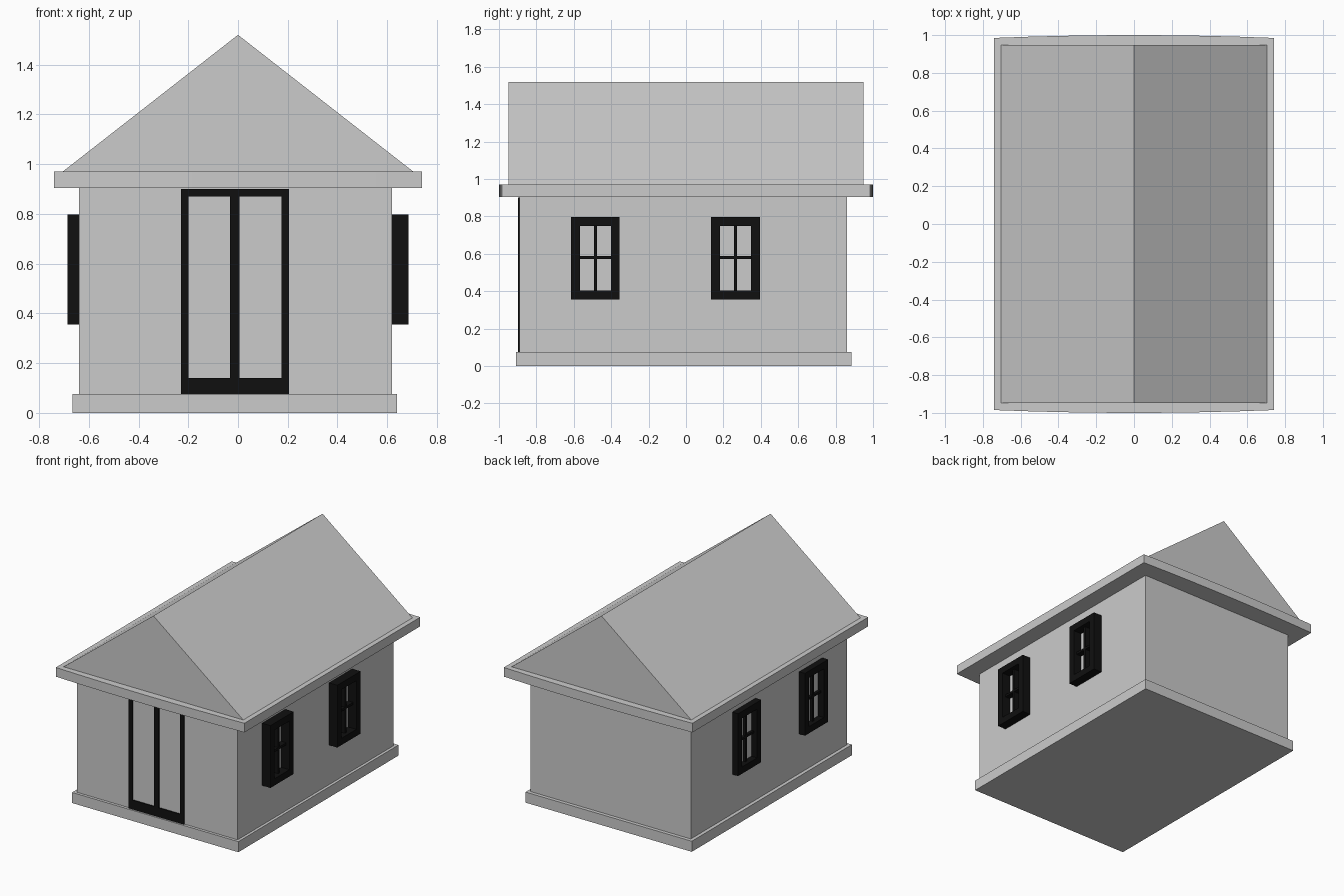
import bpy, bmesh

if "Cube" in bpy.data.objects:
    bpy.data.objects.remove(bpy.data.objects["Cube"])

black = bpy.data.materials.new("black_paint")
black.diffuse_color = (0.005, 0.005, 0.005, 1)
black.use_nodes = True
black.node_tree.nodes["Principled BSDF"].inputs["Base Color"].default_value = black.diffuse_color


def prism(name, profile, vec):
    """Extrude a closed 3D profile along vec."""
    bm = bmesh.new()
    face = bm.faces.new([bm.verts.new(p) for p in profile])
    ext = bmesh.ops.extrude_face_region(bm, geom=[face], use_keep_orig=True)
    bmesh.ops.translate(bm, vec=vec, verts=[v for v in ext["geom"] if isinstance(v, bmesh.types.BMVert)])
    return finish(name, bm)


def boxes(name, bounds, mat=None):
    """One object from boxes given as (x0, x1, y0, y1, z0, z1)."""
    bm = bmesh.new()
    for x0, x1, y0, y1, z0, z1 in bounds:
        vs = bmesh.ops.create_cube(bm, size=1)["verts"]
        bmesh.ops.scale(bm, vec=(x1 - x0, y1 - y0, z1 - z0), verts=vs)
        bmesh.ops.translate(bm, vec=((x0 + x1) / 2, (y0 + y1) / 2, (z0 + z1) / 2), verts=vs)
    return finish(name, bm, mat)


def finish(name, bm, mat=None):
    bmesh.ops.recalc_face_normals(bm, faces=bm.faces)
    me = bpy.data.meshes.new(name)
    bm.to_mesh(me)
    bm.free()
    if mat:
        me.materials.append(mat)
    ob = bpy.data.objects.new(name, me)
    bpy.context.collection.objects.link(ob)
    return ob


# Plinth and walls
boxes("plinth", [(-0.665, 0.64, -0.91, 0.885, 0, 0.075)])
boxes("walls", [(-0.64, 0.62, -0.89, 0.86, 0.075, 0.905)])

# Eave slab with gently bowed ends
N = 8
bow = [(-0.74 + 1.48 * i / N, 0.985 + 0.015 * (1 - (2 * i / N - 1) ** 2)) for i in range(N + 1)]
outline = [(x, -y, 0.905) for x, y in bow] + [(x, y, 0.905) for x, y in reversed(bow)]
prism("eave_slab", outline, (0, 0, 0.065))

# Gable roof
prism("roof", [(-0.705, -0.948, 0.97), (0.705, -0.948, 0.97), (0, -0.948, 1.52)], (0, 1.896, 0))

# Double door frame on the front
y0, y1 = -0.898, -0.87
boxes("door_frame", [
    (-0.23, -0.20, y0, y1, 0.14, 0.87),
    (0.175, 0.205, y0, y1, 0.14, 0.87),
    (-0.032, 0.006, y0, y1, 0.14, 0.87),
    (-0.23, 0.205, y0, y1, 0.87, 0.90),
    (-0.23, 0.205, y0, y1, 0.075, 0.14),
], black)

# Side windows, mirrored to the left wall
for label, c in (("front", -0.485), ("back", 0.265)):
    xi, xo, xm = 0.61, 0.685, 0.66
    win = boxes(label + "_windows", [
        (xi, xo, c - 0.13, c - 0.083, 0.355, 0.797),
        (xi, xo, c + 0.083, c + 0.13, 0.355, 0.797),
        (xi, xo, c - 0.083, c + 0.083, 0.355, 0.403),
        (xi, xo, c - 0.083, c + 0.083, 0.748, 0.797),
        (xi, xm, c - 0.008, c + 0.008, 0.403, 0.748),
        (xi, xm, c - 0.083, c + 0.083, 0.572, 0.588),
    ], black)
    win.modifiers.new("mirror", 'MIRROR')
